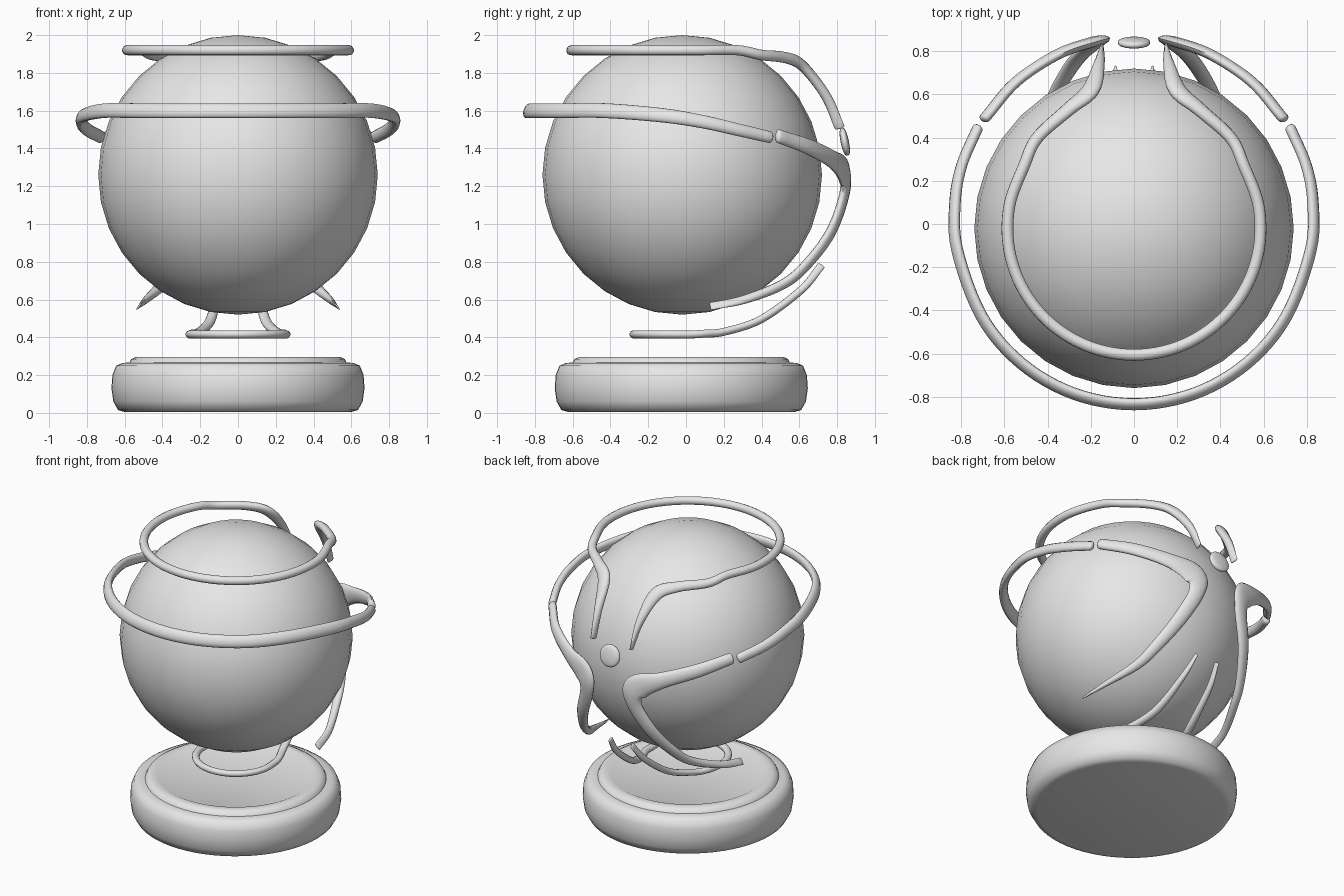
import bpy, bmesh, math
from mathutils import Vector

cube = bpy.data.objects.get("Cube")
if cube:
    bpy.data.objects.remove(cube, do_unlink=True)

CENTRE = Vector((0, -0.02, 1.26))
SHELL = 0.883          # radius of the invisible shell the bands lie on

grey = bpy.data.materials.new("light_grey")
grey.use_nodes = True
grey.diffuse_color = (0.8, 0.8, 0.8, 1)
grey.node_tree.nodes["Principled BSDF"].inputs["Base Color"].default_value = (0.8, 0.8, 0.8, 1)


def finish(bm, name, angle=50):
    bmesh.ops.recalc_face_normals(bm, faces=bm.faces)
    mesh = bpy.data.meshes.new(name)
    bm.to_mesh(mesh)
    bm.free()
    mesh.materials.append(grey)
    obj = bpy.data.objects.new(name, mesh)
    bpy.context.collection.objects.link(obj)
    bpy.ops.object.select_all(action='DESELECT')
    obj.select_set(True)
    bpy.context.view_layer.objects.active = obj
    bpy.ops.object.shade_smooth_by_angle(angle=math.radians(angle))
    return obj


def on_shell(azimuth, z):
    """Point on the shell; azimuth in degrees from the front towards +x."""
    a, h = math.radians(azimuth), z - CENTRE.z
    r = math.sqrt(SHELL ** 2 - h * h)
    return CENTRE + Vector((r * math.sin(a), -r * math.cos(a), h))


def smooth_path(keys, steps=6):
    """Catmull-Rom through (point, half width) keys."""
    pts = [k[0].to_4d() for k in keys]
    for p, k in zip(pts, keys):
        p.w = k[1]
    pts = [2 * pts[0] - pts[1]] + pts + [2 * pts[-1] - pts[-2]]
    out = []
    for a, b, c, d in zip(pts, pts[1:], pts[2:], pts[3:]):
        for i in range(steps):
            t = i / steps
            out.append(0.5 * (2 * b + (c - a) * t + (2 * a - 5 * b + 4 * c - d) * t ** 2
                              + (3 * b - a - 3 * c + d) * t ** 3))
    return out + [pts[-2]]


def band(name, keys, depth, sides=12):
    """Sweep an oval along the path, keeping its depth radial to the ball."""
    path = smooth_path(keys)
    sections = []
    last = len(path) - 1
    for i, p in enumerate(path):
        pos = p.to_3d()
        along = (path[min(i + 1, last)] - path[max(i - 1, 0)]).to_3d().normalized()
        out = (pos - CENTRE).normalized()
        across = along.cross(out).normalized()
        sections.append((pos, along, out, across, max(p.w, 0.004), 1.0))
    # rounded ends
    caps = [(0.5, 0.87), (0.87, 0.5), (1.0, 0.12)]

    def cap(sec, sign):
        pos, along, out, across, w, _ = sec
        reach = 0.7 * min(w, depth)
        return [(pos + along * sign * f * reach, along, out, across, w, s) for f, s in caps]

    sections = cap(sections[0], -1)[::-1] + sections + cap(sections[-1], 1)
    bm = bmesh.new()
    rings = []
    for pos, along, out, across, w, s in sections:
        ring = []
        for k in range(sides):
            a = 2 * math.pi * k / sides
            ring.append(bm.verts.new(pos + across * (w * s * math.cos(a))
                                     + out * (depth * s * math.sin(a))))
        rings.append(ring)
    for r0, r1 in zip(rings, rings[1:]):
        for k in range(sides):
            n = (k + 1) % sides
            bm.faces.new((r0[k], r0[n], r1[n], r1[k]))
    bm.faces.new(rings[0])
    bm.faces.new(rings[-1])
    return finish(bm, name, 60)


def shell_keys(spec, mirrored=False):
    """(azimuth, z, half width) -> keys; mirrored adds the right half first."""
    keys = [(on_shell(a, z), w) for a, z, w in spec]
    if mirrored:
        keys = [(on_shell(-a, z), w) for a, z, w in spec[:0:-1]] + keys
    return keys


# ball
bm = bmesh.new()
bmesh.ops.create_uvsphere(bm, u_segments=32, v_segments=16, radius=0.74)
bmesh.ops.translate(bm, verts=bm.verts, vec=CENTRE)
finish(bm, "ball")

# round base with a raised rim and a shallow dished top
profile = [(0, 0.005), (0.6, 0.005), (0.635, 0.015), (0.66, 0.06), (0.67, 0.13),
           (0.665, 0.2), (0.645, 0.25), (0.61, 0.265), (0.575, 0.266), (0.565, 0.285),
           (0.54, 0.297), (0.5, 0.297), (0.475, 0.285), (0, 0.285)]
bm = bmesh.new()
verts = [bm.verts.new((r, 0, z)) for r, z in profile]
edges = [bm.edges.new(pair) for pair in zip(verts, verts[1:])]
bmesh.ops.spin(bm, geom=verts + edges, cent=(0, 0, 0), axis=(0, 0, 1),
               angle=2 * math.pi, steps=64)
bmesh.ops.remove_doubles(bm, verts=bm.verts, dist=0.0005)
bmesh.ops.translate(bm, verts=bm.verts, vec=(0, -0.025, 0))
finish(bm, "base")

# upper ring, open at the back with two tapering tails
upper = [(a, 1.92, 0.028) for a in range(0, 121, 20)]
upper += [(133, 1.895, 0.03), (151, 1.88, 0.036), (162.5, 1.835, 0.045),
          (168, 1.68, 0.026), (170, 1.51, 0.008)]
band("upper_ring", shell_keys(upper, True), 0.027)

# middle ring, dropping towards the back
middle = [(a, 1.6, 0.042) for a in (0, 20, 40, 60)]
middle += [(83, 1.575, 0.04), (98, 1.54, 0.037), (110, 1.5, 0.035), (122.5, 1.46, 0.033)]
band("middle_ring", shell_keys(middle, True), 0.025)

# lower ring, open at the back with two rising tails
lower = [(a, 0.415, 0.024) for a in range(0, 101, 20)]
lower += [(117, 0.42, 0.024), (138, 0.43, 0.026), (161, 0.495, 0.027),
          (170, 0.65, 0.02), (173.5, 0.78, 0.007)]
band("lower_ring", shell_keys(lower, True), 0.021)

# bent back arms: out to the back corner, then down and forward to a point
arm = [(126.5, 1.465, 0.038), (141, 1.405, 0.045), (156, 1.335, 0.055),
       (166.5, 1.265, 0.085), (168, 1.15, 0.055), (161.3, 0.95, 0.046),
       (152, 0.78, 0.038), (143, 0.68, 0.031), (124, 0.6, 0.018), (106, 0.565, 0.005)]
for side, sign in (("left", 1), ("right", -1)):
    mirrored_arm = [(sign * a, z, w) for a, z, w in arm]
    band(side + "_back_arm", shell_keys(mirrored_arm), 0.025)

# oval button at the back
bm = bmesh.new()
bmesh.ops.create_uvsphere(bm, u_segments=24, v_segments=12, radius=1)
for v in bm.verts:
    v.co.z = math.copysign(abs(v.co.z) ** 0.7, v.co.z)
    v.co = Vector((v.co.x * 0.075, v.co.y * 0.075, v.co.z * 0.022))
spot = on_shell(180, 1.435)
turn = (spot - CENTRE).to_track_quat('Z', 'X').to_matrix()
bmesh.ops.rotate(bm, verts=bm.verts, cent=(0, 0, 0), matrix=turn)
bmesh.ops.translate(bm, verts=bm.verts, vec=spot - Vector((0, 0.005, 0)))
finish(bm, "back_button")
